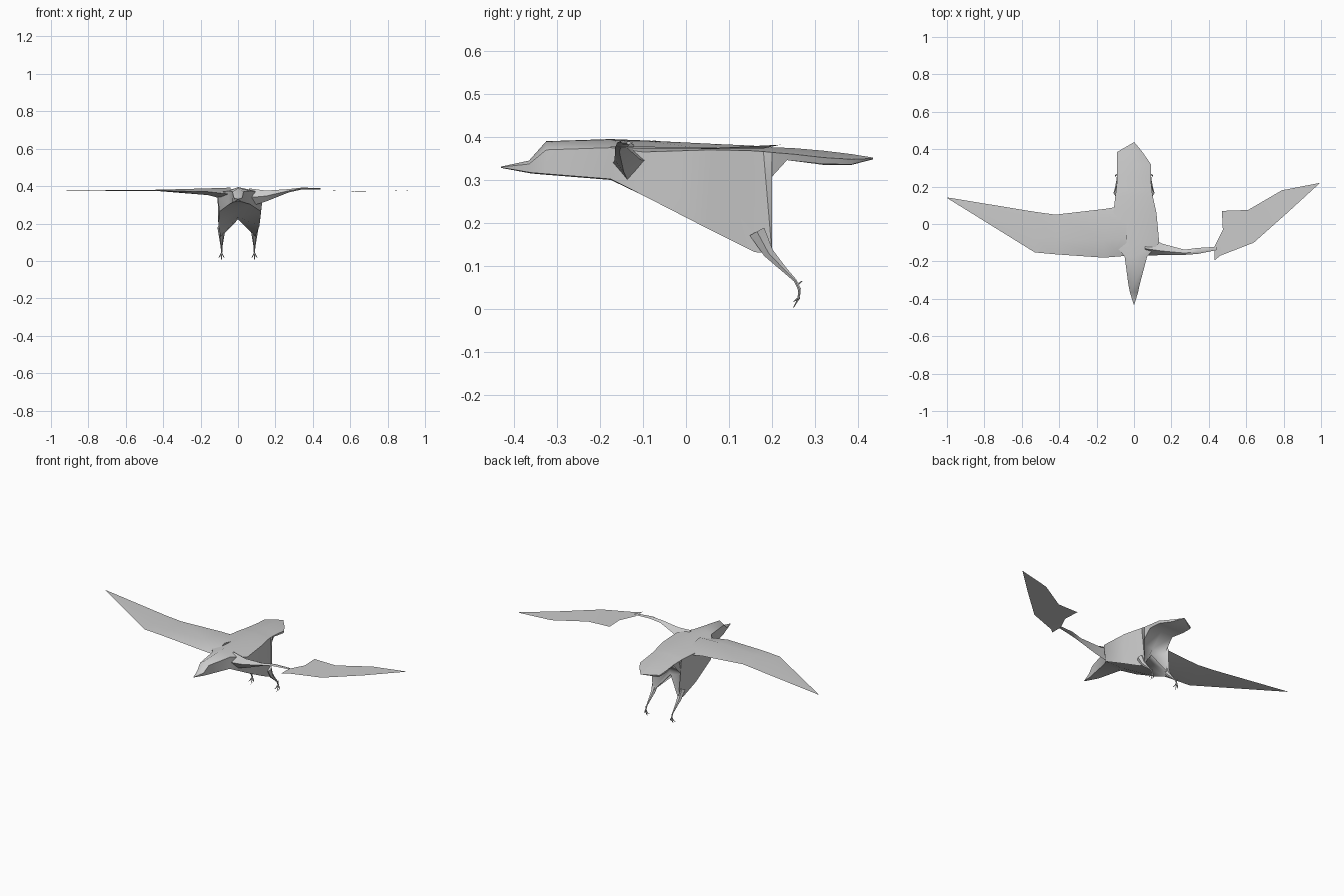
import bpy, bmesh, math
from mathutils import Vector

cube = bpy.data.objects.get("Cube")
if cube:
    bpy.data.objects.remove(cube, do_unlink=True)

grey = bpy.data.materials.new("plumage grey")
grey.use_nodes = True
colour = (0.6, 0.6, 0.6, 1)
grey.diffuse_color = colour
shader = next(n for n in grey.node_tree.nodes if n.type == "BSDF_PRINCIPLED")
shader.inputs["Base Color"].default_value = colour


def finish(name, bm, angle=50, fix_normals=True):
    bmesh.ops.remove_doubles(bm, verts=bm.verts, dist=0.0004)
    if fix_normals:
        bmesh.ops.recalc_face_normals(bm, faces=bm.faces)
    mesh = bpy.data.meshes.new(name)
    bm.to_mesh(mesh)
    bm.free()
    mesh.materials.append(grey)
    obj = bpy.data.objects.new(name, mesh)
    bpy.context.collection.objects.link(obj)
    bpy.ops.object.select_all(action="DESELECT")
    obj.select_set(True)
    bpy.context.view_layer.objects.active = obj
    bpy.ops.object.shade_smooth_by_angle(angle=math.radians(angle))
    return obj


def loft(bm, rings):
    """Skin a series of closed rings and cap both ends."""
    loops = [[bm.verts.new(p) for p in ring] for ring in rings]
    for a, b in zip(loops, loops[1:]):
        n = len(a)
        for i in range(n):
            j = (i + 1) % n
            bm.faces.new((a[i], a[j], b[j], b[i]))
    bm.faces.new(loops[0])
    bm.faces.new(loops[-1])


def body_ring(top, edge, keel, belly, left=None):
    """top (y, z), edge (half width, z), keel (x, y, z), belly (y, z)."""
    ty, tz = top
    w, ez = edge
    kx, ky, kz = keel
    by, bz = belly
    lw = w if left is None else left
    return [(0, ty, tz), (lw, ty, ez), (kx * lw / w, ky, kz),
            (0, by, bz), (-kx, ky, kz), (-w, ty, ez)]


# Body: beak, head, trunk with two thigh ridges, then the flat tail
bm = bmesh.new()
loft(bm, [
    body_ring((-.43, .331), (.002, .33), (.002, -.43, .329), (-.43, .328)),
    body_ring((-.365, .345), (.022, .337), (.018, -.36, .317), (-.36, .315)),
    body_ring((-.325, .39), (.03, .37), (.028, -.325, .314), (-.325, .312)),
    body_ring((-.175, .395), (.05, .375), (.048, -.175, .302), (-.175, .3), .07),
    body_ring((-.1, .392), (.11, .365), (.1, -.1, .264), (-.1, .265), .135),
    body_ring((.06, .384), (.11, .37), (.105, .05, .187), (.05, .235), .12),
    body_ring((.15, .38), (.1, .368), (.093, .16, .132), (.12, .222)),
    body_ring((.18, .378), (.095, .366), (.088, .2, .13), (.15, .24)),
    body_ring((.2, .376), (.093, .364), (.085, .166, .27), (.165, .275)),
    body_ring((.25, .374), (.09, .36), (.08, .235, .346), (.235, .35)),
    body_ring((.32, .368), (.09, .352), (.085, .32, .337), (.32, .335)),
    body_ring((.385, .36), (.09, .348), (.085, .385, .336), (.385, .335), .045),
    body_ring((.435, .352), (.004, .35), (.004, .435, .349), (.435, .348)),
])
finish("body", bm, 60)


def wing(name, stations):
    """Each station: x, front y, back y, top z, bottom z."""
    bm = bmesh.new()
    rings = []
    for x, front, back, top, bottom in stations:
        mid = (top + bottom) / 2
        ridge = front + (back - front) * 0.35
        rings.append([(x, front, mid), (x, ridge, top),
                      (x, back, mid), (x, ridge, bottom)])
    loft(bm, rings)
    finish(name, bm)


# Spread wing on the right, bare wing arm on the left
wing("right_wing", [(-.04, -.17, .1, .392, .32), (-.16, -.18, .08, .388, .352),
                    (-.42, -.162, .05, .381, .373), (-.53, -.152, .065, .379, .373),
                    (-.998, .138, .142, .38, .379)])
wing("left_wing_arm", [(.06, -.17, -.06, .388, .29), (.15, -.166, -.105, .376, .318),
                       (.27, -.165, -.137, .384, .366), (.34, -.16, -.128, .392, .382),
                       (.44, -.14, -.122, .39, .382)])

# Loose outer feathers of the left wing: one thin ragged sheet
outline = [(.43, -.195), (.46, -.17), (.64, -.1), (.82, .06), (.995, .22),
           (.79, .18), (.61, .075), (.47, .07), (.475, -.03), (.43, -.12)]
bm = bmesh.new()
sheet = bm.faces.new([bm.verts.new((x, y, .372 + .1 * (x - .68) ** 2))
                      for x, y in outline])
bmesh.ops.triangulate(bm, faces=[sheet])
finish("left_wing_feathers", bm, fix_normals=False)


def limb(bm, path):
    """Six sided tapered tube through (point, radius) pairs."""
    rings = []
    for i, (p, r) in enumerate(path):
        before = Vector(path[max(i - 1, 0)][0])
        after = Vector(path[min(i + 1, len(path) - 1)][0])
        turn = (after - before).to_track_quat("Z", "Y")
        rings.append([Vector(p) + turn @ Vector((r * math.cos(k * math.pi / 3),
                                                 r * math.sin(k * math.pi / 3), 0))
                      for k in range(6)])
    loft(bm, rings)


# Legs with three front toes and one hind toe
for side, s in (("left", 1), ("right", -1)):
    bm = bmesh.new()
    x = .088 * s
    ankle = (x, .264, .045)
    limb(bm, [((x, .165, .18), .022), ((x, .192, .13), .014),
              ((x, .23, .09), .007), ((x, .254, .066), .004), (ankle, .004)])
    for spread in (-.014, 0, .014):
        limb(bm, [(ankle, .003), ((x + spread * .7, .262, .025), .003),
                  ((x + spread, .25, .003 + abs(spread)), .001)])
    limb(bm, [((x, .258, .055), .003), ((x, .27, .065), .001)])
    finish(side + "_leg", bm)
